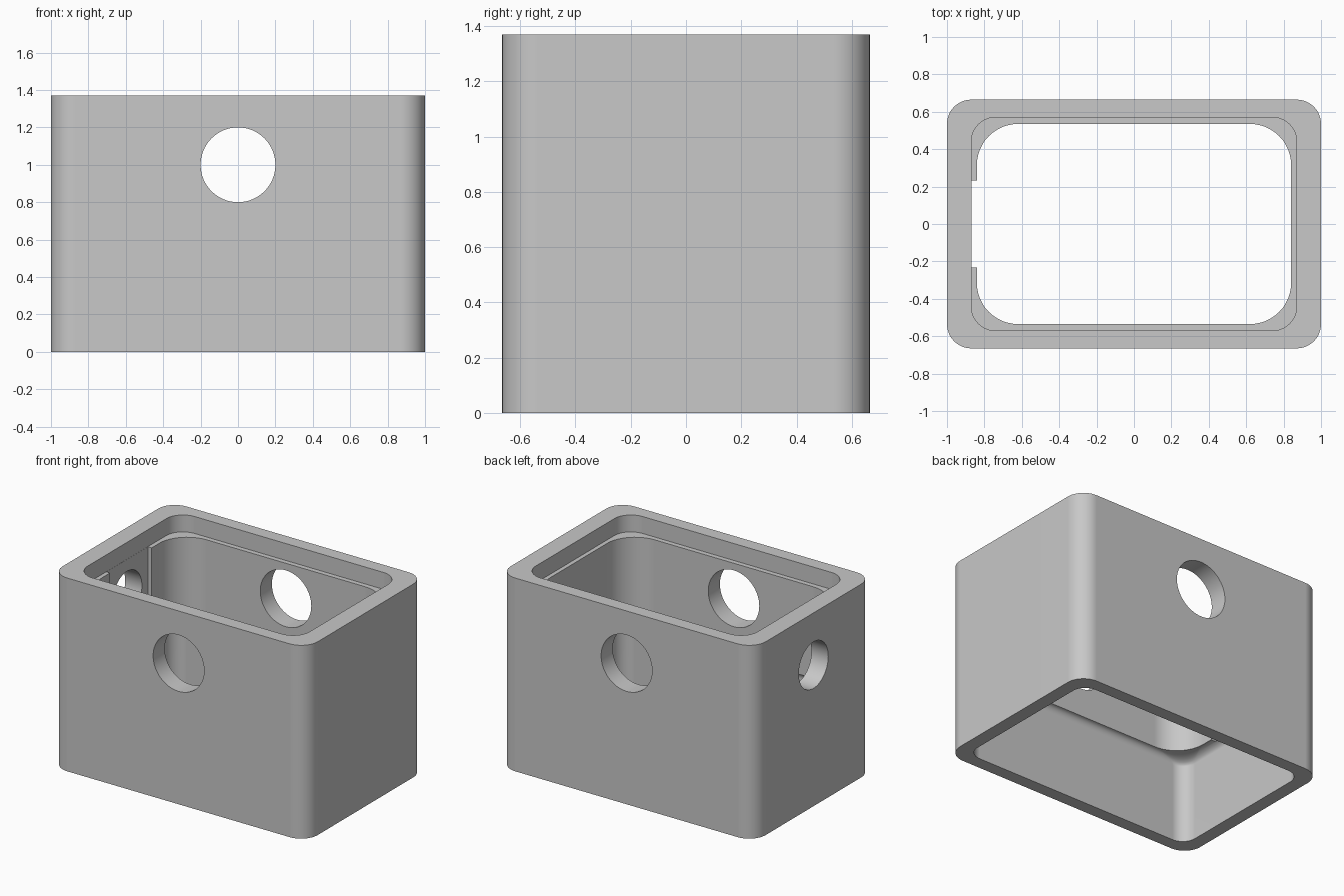
import bpy, bmesh, math

cube = bpy.data.objects.get("Cube")
if cube:
    bpy.data.objects.remove(cube, do_unlink=True)

grey = bpy.data.materials.new("light grey")
grey.use_nodes = True
grey.diffuse_color = (0.58, 0.58, 0.58, 1)
grey.node_tree.nodes["Principled BSDF"].inputs["Base Color"].default_value = grey.diffuse_color

HEIGHT, LEDGE, LINER_BOTTOM = 1.37, 1.25, 0.60
STEPS = 12


def rounded_ring(bm, hx, hy, r, z):
    """Rounded rectangle of vertices with half sizes hx, hy."""
    ring = []
    for q, (sx, sy) in enumerate([(1, 1), (-1, 1), (-1, -1), (1, -1)]):
        for i in range(STEPS + 1):
            a = (q + i / STEPS) * math.pi / 2
            ring.append(bm.verts.new((sx * (hx - r) + r * math.cos(a),
                                      sy * (hy - r) + r * math.sin(a), z)))
    return ring


def cut(target, cutter):
    """Subtract a cutter and discard it."""
    mod = target.modifiers.new("cut", "BOOLEAN")
    mod.operation = "DIFFERENCE"
    mod.solver = "EXACT"
    mod.object = cutter
    bpy.context.view_layer.objects.active = target
    bpy.ops.object.modifier_apply(modifier=mod.name)
    bpy.data.objects.remove(cutter, do_unlink=True)


# Wall section, swept round as a stack of rounded rectangles
liner = (0.84, 0.535, 0.22)
cavity = (0.905, 0.575, 0.10)
section = [
    (1.0, 0.665, 0.13, 0), (1.0, 0.665, 0.13, HEIGHT),      # outer wall
    (0.87, 0.57, 0.13, HEIGHT), (0.87, 0.57, 0.13, LEDGE),  # lid recess
    (*liner, LEDGE),
]
# Rounded underside of the liner running into the lower cavity
for i in range(7):
    a = i / 6 * math.pi / 2
    size = [p + (q - p) * math.sin(a) for p, q in zip(liner, cavity)]
    section.append((*size, LINER_BOTTOM - 0.05 * (1 - math.cos(a))))
section.append((*cavity, 0))

bm = bmesh.new()
rings = [rounded_ring(bm, *s) for s in section]
count = len(rings[0])
for k, ring in enumerate(rings):
    other = rings[(k + 1) % len(rings)]
    for i in range(count):
        j = (i + 1) % count
        bm.faces.new((ring[i], ring[j], other[j], other[i]))
bmesh.ops.recalc_face_normals(bm, faces=bm.faces)
mesh = bpy.data.meshes.new("box_shell")
bm.to_mesh(mesh)
bm.free()
shell = bpy.data.objects.new("box_shell", mesh)
bpy.context.collection.objects.link(shell)
mesh.materials.append(grey)

# Slot through the liner on the right-hand end
bpy.ops.mesh.primitive_cube_add(size=1, location=(-0.719, 0, 0.75))
slot = bpy.context.object
slot.scale = (0.3, 0.465, 1.1)
slot.data.materials.append(grey)
cut(shell, slot)

# Round openings: front and back, then the right-hand end
for radius, depth, place, turn in [
    (0.20, 2.0, (0, 0, 1), (math.pi / 2, 0, 0)),
    (0.165, 0.8, (-1, 0, 1), (0, math.pi / 2, 0)),
]:
    bpy.ops.mesh.primitive_cylinder_add(vertices=64, radius=radius, depth=depth,
                                        location=place, rotation=turn)
    drill = bpy.context.object
    drill.data.materials.append(grey)
    cut(shell, drill)

# Smooth the rounded corners, keep the rims crisp
bpy.ops.object.select_all(action="DESELECT")
shell.select_set(True)
bpy.context.view_layer.objects.active = shell
bpy.ops.object.shade_smooth_by_angle(angle=math.radians(30))
weighted = shell.modifiers.new("weighted normals", "WEIGHTED_NORMAL")
weighted.keep_sharp = True
